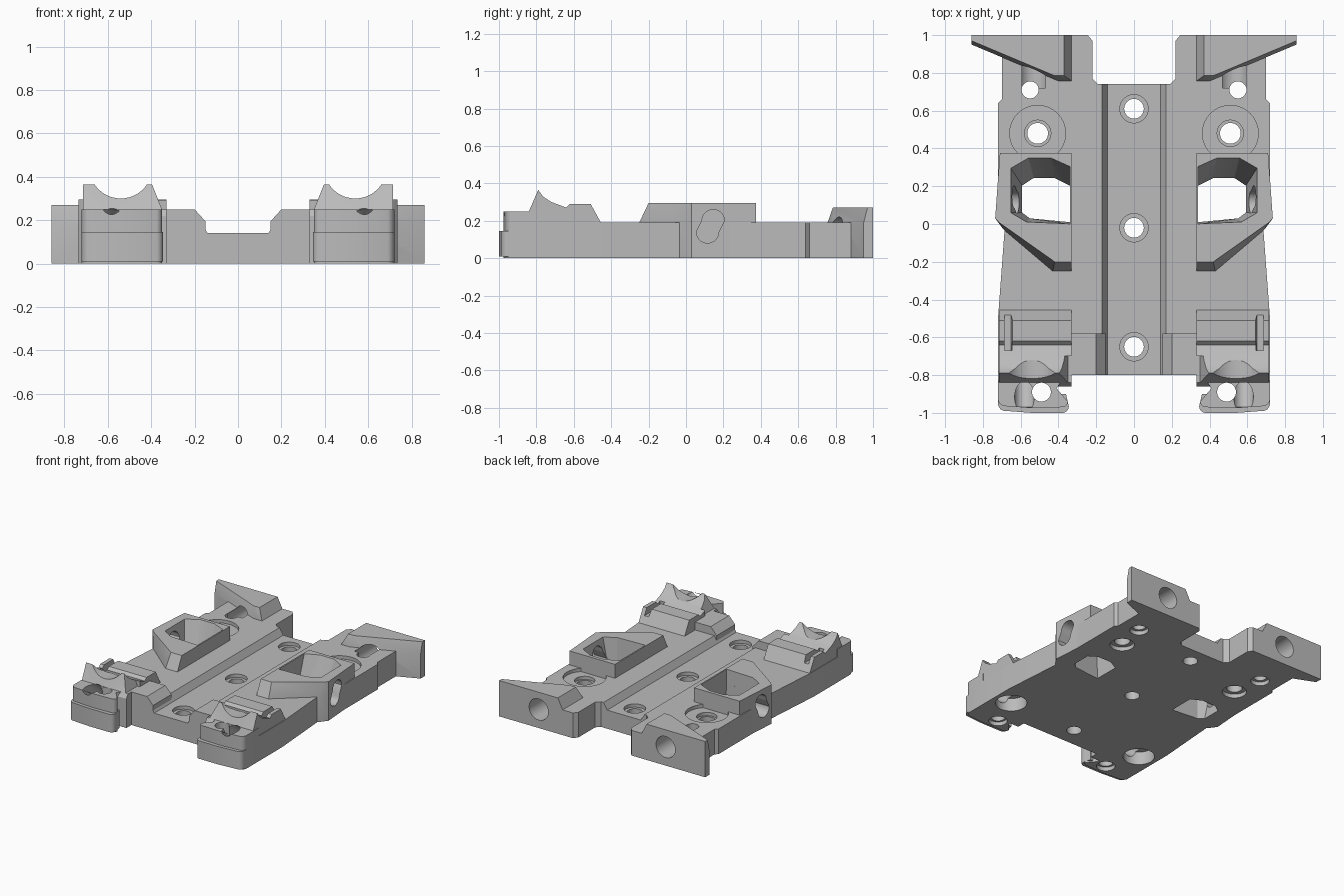
import bpy, bmesh, math
from mathutils import Vector

cube = bpy.data.objects.get("Cube")
if cube:
    bpy.data.objects.remove(cube, do_unlink=True)

grey = bpy.data.materials.new("plain_grey")
grey.use_nodes = True
COLOUR = (0.5, 0.5, 0.5, 1)
grey.diffuse_color = COLOUR
for node in grey.node_tree.nodes:
    if node.type == 'BSDF_PRINCIPLED':
        node.inputs["Base Color"].default_value = COLOUR
        node.inputs["Roughness"].default_value = 0.6


def loft(name, rings):
    """Closed solid through rings that have equal point counts."""
    bm = bmesh.new()
    loops = [[bm.verts.new(p) for p in ring] for ring in rings]
    n = len(loops[0])
    for a, b in zip(loops, loops[1:]):
        for i in range(n):
            j = (i + 1) % n
            bm.faces.new((a[i], a[j], b[j], b[i]))
    bm.faces.new(loops[0])
    bm.faces.new(loops[-1])
    bmesh.ops.recalc_face_normals(bm, faces=bm.faces)
    mesh = bpy.data.meshes.new(name)
    bm.to_mesh(mesh)
    bm.free()
    mesh.materials.append(grey)
    obj = bpy.data.objects.new(name, mesh)
    bpy.context.collection.objects.link(obj)
    return obj


def flat(pts, z):
    return [(x, y, z) for x, y in pts]


def prism(name, pts, lo, hi, axis='z'):
    place = {'z': lambda a, b, h: (a, b, h),
             'y': lambda a, b, h: (a, h, b),
             'x': lambda a, b, h: (h, a, b)}[axis]
    return loft(name, [[place(a, b, h) for a, b in pts] for h in (lo, hi)])


def bore(p0, r0, p1, r1=None, sides=32):
    """Round cutter between two centres."""
    p0, p1 = Vector(p0), Vector(p1)
    r1 = r0 if r1 is None else r1
    turn = (p1 - p0).to_track_quat('Z', 'Y')
    angles = [math.tau * i / sides for i in range(sides)]
    return loft("cutter", [[c + turn @ Vector((r * math.cos(a), r * math.sin(a), 0))
                            for a in angles] for c, r in ((p0, r0), (p1, r1))])


def arc(cx, cy, r, start, end, steps=6):
    return [(cx + r * math.cos(math.radians(start + (end - start) * i / steps)),
             cy + r * math.sin(math.radians(start + (end - start) * i / steps)))
            for i in range(steps + 1)]


# Deck with rear notch (left half, mirrored later)
deck = prism("deck", [
    (0, -0.8), (0.72, -0.8), (0.72, -0.5), (0.685, -0.03), (0.72, 0.02),
    (0.72, 0.64), (0.7, 0.66), (0.7, 1), (0.245, 1), (0.22, 0.97),
    (0.22, 0.77), (0.19, 0.74), (0, 0.74)], 0, 0.19)

# Raised shoulder beside the channel
shoulder = prism("front_shoulder", [
    (0.15, 0.02), (0.15, 0.195), (0.2, 0.25), (0.36, 0.25), (0.36, 0.02)],
    -0.8, -0.58, 'y')

# Rear ear with sloping inner and front edges
ear_base = [(0.33, 1), (0.86, 1), (0.86, 0.95), (0.4, 0.757), (0.33, 0.757)]
ear_top = [(0.37, 1), (0.86, 1), (0.86, 0.97), (0.42, 0.785), (0.37, 0.785)]
ear = loft("rear_ear", [flat(ear_base, 0), flat(ear_base, 0.19), flat(ear_top, 0.27)])

# Hexagonal socket with pointed front
socket_base = [(0.33, 0.375), (0.71, 0.375), (0.735, 0.03), (0.69, -0.03),
               (0.43, -0.25), (0.33, -0.25)]
socket_top = [(0.33, 0.375), (0.71, 0.375), (0.735, 0.03), (0.71, 0.005),
              (0.42, -0.2), (0.33, -0.2)]
socket = loft("socket", [flat(socket_base, 0), flat(socket_base, 0.19),
                         flat(socket_top, 0.295)])

# Front foot: upper body and protruding bumper
foot_front = arc(0.68, -0.925, 0.04, 0, -75) + [(0.54, -0.975)] + arc(0.38, -0.94, 0.03, -100, -180)
foot_plan = [(0.35, -0.78), (0.72, -0.78)] + foot_front + [(0.41, -0.87)]
foot = prism("front_foot", foot_plan, 0, 0.25)
bumper_front = arc(0.68, -0.95, 0.04, 0, -75) + [(0.54, -1)] + arc(0.38, -0.965, 0.035, -100, -180)
bumper = prism("foot_bumper", [(0.36, -0.9), (0.72, -0.9)] + bumper_front, 0.01, 0.145)

# Post with a ridge behind each foot
post = prism("post", [
    (-0.86, 0), (-0.86, 0.22), (-0.84, 0.25), (-0.79, 0.365), (-0.765, 0.33),
    (-0.72, 0.3), (-0.64, 0.27), (-0.62, 0.29), (-0.51, 0.29), (-0.455, 0.19),
    (-0.455, 0)], 0.33, 0.715, 'x')

# Cutters shared by all parts
cavity_top = [(0.34, 0.31), (0.44, 0.355), (0.56, 0.355), (0.655, 0.3),
              (0.655, 0.06), (0.57, 0.01), (0.34, 0)]
cavity_low = [(0.34, 0.2), (0.42, 0.24), (0.53, 0.24), (0.59, 0.2),
              (0.59, 0.06), (0.55, 0.03), (0.34, 0.01)]
window = arc(0.145, 0.2, 0.06, 0, 180, 10) + arc(0.115, 0.14, 0.06, 180, 360, 10)
cutters = [
    loft("cutter", [flat(cavity_low, -0.01), flat(cavity_top, 0.31)]),
    prism("cutter", window, 0.57, 0.8, 'x'),
    bore((0.53, 0.72, 0.14), 0.08, (0.53, 1.02, 0.14)),
    bore((0.58, -0.64, -0.01), 0.11, (0.58, -0.64, 0.1)),
    bore((0.58, -0.95, 0.275), 0.052, (0.58, -0.66, 0.05)),
    bore((0.54, -0.9, 0.445), 0.145, (0.54, -0.7, 0.445), sides=48),
    prism("cutter", [(0.3, 0.25), (0.35, 0.25), (0.41, 0.4), (0.3, 0.4)], -0.9, -0.7, 'y'),
    prism("cutter", [(0.64, 0.32), (0.65, 0.24), (0.685, 0.24), (0.685, 0.32)],
          -0.67, -0.44, 'y'),
]
# Vertical screw holes, flared underneath
for x, y, r, flare in ((0.55, 0.71, 0.045, 0.065), (0.51, 0.48, 0.055, 0.085),
                       (0.49, -0.89, 0.05, 0.065)):
    cutters.append(bore((x, y, -0.01), r, (x, y, 0.4)))
    cutters.append(bore((x, y, -0.01), flare, (x, y, 0.03)))

# Cutters for the deck alone: channel, bolt holes and round recess
deck_cutters = [
    prism("cutter", [(-0.1, 0.14), (0.14, 0.14), (0.17, 0.19), (0.17, 0.3), (-0.1, 0.3)],
          -0.9, 0.8, 'y'),
    bore((0.51, 0.48, 0.165), 0.148, (0.51, 0.48, 0.25), sides=40),
    bore((0.51, 0.48, 0.14), 0.07, (0.51, 0.48, 0.2)),
]
for y in (0.61, -0.02, -0.65):
    deck_cutters.append(bore((0, y, -0.01), 0.052, (0, y, 0.2)))
    deck_cutters.append(bore((0, y, 0.115), 0.075, (0, y, 0.2)))


def apply(obj, modifier):
    bpy.context.view_layer.objects.active = obj
    bpy.ops.object.modifier_apply(modifier=modifier.name)


def overlaps(a, b):
    """Bounding box test, so only touching pairs are cut."""
    boxes = [[(min(v.co[i] for v in o.data.vertices), max(v.co[i] for v in o.data.vertices))
              for i in range(3)] for o in (a, b)]
    return all(p[0] < q[1] and q[0] < p[1] for p, q in zip(*boxes))


parts = [deck, shoulder, ear, socket, foot, bumper, post]
for part in parts:
    for cutter in cutters + (deck_cutters if part is deck else []):
        if overlaps(part, cutter):
            cut = part.modifiers.new("cut", 'BOOLEAN')
            cut.operation = 'DIFFERENCE'
            cut.solver = 'EXACT'
            cut.object = cutter
            apply(part, cut)
for cutter in cutters + deck_cutters:
    bpy.data.objects.remove(cutter, do_unlink=True)

# Open the deck at the centre line, then mirror every part
bm = bmesh.new()
bm.from_mesh(deck.data)
seam = [f for f in bm.faces if all(abs(v.co.x) < 0.0001 for v in f.verts)]
bmesh.ops.delete(bm, geom=seam, context='FACES')
bm.to_mesh(deck.data)
bm.free()
for part in parts:
    mirror = part.modifiers.new("mirror", 'MIRROR')
    mirror.use_axis = (True, False, False)
    mirror.merge_threshold = 0.0005
    apply(part, mirror)
    bpy.ops.object.select_all(action='DESELECT')
    part.select_set(True)
    bpy.ops.object.shade_smooth_by_angle(angle=math.radians(25))
